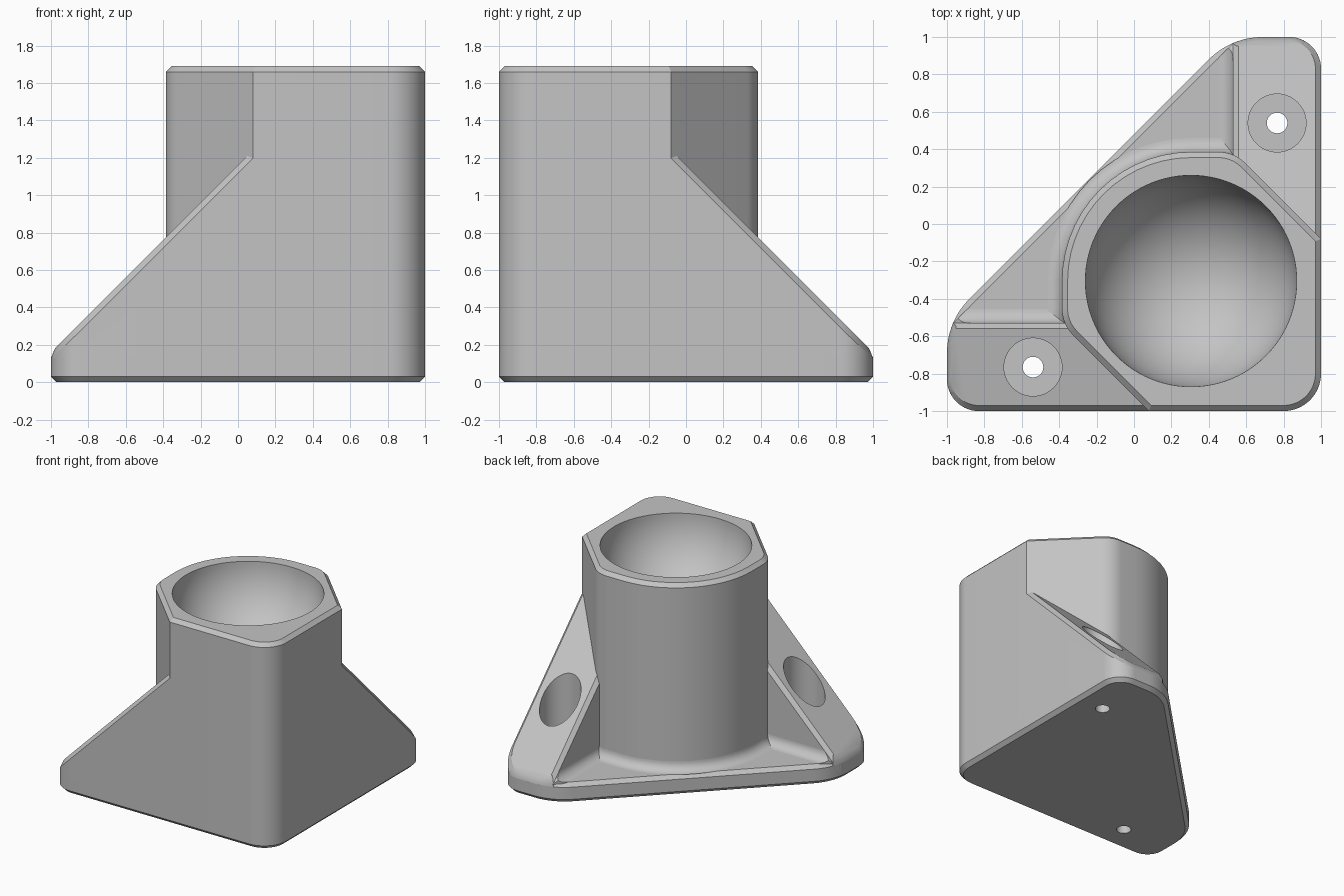
import bpy
import bmesh
from math import sin, cos, pi, tan
from mathutils import Vector, Matrix

cube = bpy.data.objects.get("Cube")
if cube:
    bpy.data.objects.remove(cube, do_unlink=True)

grey = bpy.data.materials.new("light_grey")
grey.use_nodes = True
grey.diffuse_color = (0.55, 0.55, 0.55, 1)
grey.node_tree.nodes["Principled BSDF"].inputs["Base Color"].default_value = (0.55, 0.55, 0.55, 1)

TOP, FLOOR, CHAMFER = 1.69, 0.16, 0.03
WALL, FILLET = -0.53, 0.075
CENTER = Vector((0.305, -0.305, TOP))
# Reflection across the diagonal: swaps the front wing and the side wing
MIRROR = Matrix(((0, -1, 0, 0), (-1, 0, 0, 0), (0, 0, 1, 0), (0, 0, 0, 1)))


def rounded(corners, steps=14):
    """Counter-clockwise outline from (x, y, radius) corners."""
    pts = []
    for i, (x, y, r) in enumerate(corners):
        p = Vector((x, y))
        a = (Vector(corners[i - 1][:2]) - p).normalized()
        b = (Vector(corners[(i + 1) % len(corners)][:2]) - p).normalized()
        if r == 0:
            pts.append(p)
            continue
        half = a.angle(b) / 2
        c = p + (a + b).normalized() * (r / sin(half))
        start = p + a * (r / tan(half)) - c
        sweep = pi - 2 * half
        for k in range(steps + 1):
            pts.append(c + Matrix.Rotation(sweep * k / steps, 2) @ start)
    return pts


def prism(points, vector):
    """Closed solid: a flat polygon pushed along a vector."""
    bm = bmesh.new()
    face = bm.faces.new([bm.verts.new(p) for p in points])
    new = bmesh.ops.extrude_face_region(bm, geom=[face], use_keep_orig=True)["geom"]
    bmesh.ops.translate(bm, vec=vector, verts=[g for g in new if isinstance(g, bmesh.types.BMVert)])
    bmesh.ops.recalc_face_normals(bm, faces=bm.faces)
    return bm


def clip(bm, point, normal):
    """Remove everything on the normal's side of a plane and cap the cut."""
    geom = bm.verts[:] + bm.edges[:] + bm.faces[:]
    bmesh.ops.bisect_plane(bm, geom=geom, plane_co=point, plane_no=normal, clear_outer=True)
    bmesh.ops.holes_fill(bm, edges=bm.edges[:], sides=0)
    bmesh.ops.recalc_face_normals(bm, faces=bm.faces)


def chamfer(bm, edges):
    bmesh.ops.bevel(bm, geom=list(edges), offset=CHAMFER, segments=1, affect='EDGES', clamp_overlap=False)


def finish(bm, name, mirrored=False):
    if mirrored:
        bm.transform(MIRROR)
        bmesh.ops.reverse_faces(bm, faces=bm.faces[:])
    mesh = bpy.data.meshes.new(name)
    bm.to_mesh(mesh)
    bm.free()
    mesh.materials.append(grey)
    ob = bpy.data.objects.new(name, mesh)
    bpy.context.collection.objects.link(ob)
    return ob


def activate(ob):
    bpy.ops.object.select_all(action='DESELECT')
    ob.select_set(True)
    bpy.context.view_layer.objects.active = ob


def subtract(ob, cutter):
    cutter.hide_render = True
    mod = ob.modifiers.new("cut", 'BOOLEAN')
    mod.operation, mod.solver, mod.object = 'DIFFERENCE', 'EXACT', cutter
    activate(ob)
    bpy.ops.object.modifier_apply(modifier=mod.name)
    bpy.data.objects.remove(cutter, do_unlink=True)


def bore(radius):
    bpy.ops.mesh.primitive_cylinder_add(vertices=48, radius=radius, depth=4)
    return bpy.context.object


parts = []
plate_outline = rounded([(-1, -1, 0.17), (1, -1, 0.2), (1, 1, 0.17), (0.52, 1, 0.41), (-1, -0.52, 0.41)])
tower_outline = rounded([(1, -1, 0.2), (1, -0.08, 0), (0.535, 0.385, 0.2),
                         (-0.385, 0.385, 0.69), (-0.385, -0.535, 0.2), (0.08, -1, 0)])

# Base plate, chamfered above and below, with two screw holes
bm = prism([p.to_3d() for p in plate_outline], (0, 0, FLOOR))
chamfer(bm, {e for f in bm.faces if abs(f.normal.z) > 0.9 for e in f.edges})
base = finish(bm, "base_plate")
hole_spot = Vector((-0.54, -0.765, 0))
for spot in (hole_spot, MIRROR @ hole_spot):
    cutter = bore(0.055)
    cutter.location = spot
    subtract(base, cutter)
parts.append(base)

# Tower with a chamfered top and a round bowl
bm = prism([(p.x, p.y, 0.08) for p in tower_outline], (0, 0, TOP - 0.08))
chamfer(bm, {e for f in bm.faces if f.normal.z > 0.9 for e in f.edges})
tower = finish(bm, "tower")
bpy.ops.mesh.primitive_uv_sphere_add(segments=96, ring_count=48, radius=0.565, location=CENTER + Vector((0, 0, 0.002)))
subtract(tower, bpy.context.object)
parts.append(tower)

SLOPE = Vector((-1, 0, 1)).normalized()
for side, mirrored in (("front", False), ("side", True)):
    # Sloped wing, ending just inside the tower, with a wide screw bore
    bm = prism([(p.x, p.y, 0.05) for p in plate_outline], (0, 0, 2))
    clip(bm, (0, WALL, 0), (0, 1, 0))
    clip(bm, (0, -0.88, 0), (1, 1, 0))
    clip(bm, (-1, 0, FLOOR), SLOPE)
    slope = max(bm.faces, key=lambda f: f.normal.dot(SLOPE))
    inner = Vector((1, 1, 0)).normalized()
    chamfer(bm, [e for e in slope.edges if not any(f.normal.dot(inner) > 0.99 for f in e.link_faces)])
    wing = finish(bm, side + "_wing", mirrored)
    cutter = bore(0.155)
    cutter.location = MIRROR @ hole_spot if mirrored else hole_spot
    subtract(wing, cutter)
    parts.append(wing)

    # Rounded inside corner between the wing and the plate
    arc = [(WALL + FILLET * (1 - sin(a)), FLOOR + FILLET * (1 - cos(a)))
           for a in [pi / 2 * (1 - k / 8) for k in range(9)]]
    profile = [(WALL - 0.04, FLOOR - 0.01), (WALL - 0.04, FLOOR + FILLET)] + arc + [(WALL + FILLET, FLOOR - 0.01)]
    bm = prism([(-1, y, z) for y, z in profile], (0.64, 0, 0))
    clip(bm, (-1, 0, FLOOR - 0.04), SLOPE)
    clip(bm, (0, 0.48 - CHAMFER * 1.4, 0), (-1, 1, 0))
    parts.append(finish(bm, side + "_wing_fillet", mirrored))

# Rounded skirt where the tower meets the plate
bm = bmesh.new()
rows = []
count = len(tower_outline)
for i, p in enumerate(tower_outline):
    if p.x > 0.6 or p.y < -0.6:
        continue
    t = (tower_outline[(i + 1) % count] - tower_outline[i - 1]).normalized()
    out = Vector((t.y, -t.x))
    row = []
    for k in range(9):
        a = pi / 2 * (1 - k / 8)
        q = p + out * FILLET * (1 - sin(a))
        row.append(bm.verts.new((q.x, q.y, FLOOR + 0.001 + FILLET * (1 - cos(a)))))
    rows.append(row)
for r, s in zip(rows, rows[1:]):
    for k in range(8):
        bm.faces.new((r[k], r[k + 1], s[k + 1], s[k]))
parts.append(finish(bm, "tower_skirt"))

for ob in parts:
    activate(ob)
    bpy.ops.object.shade_smooth_by_angle(angle=pi / 7)
